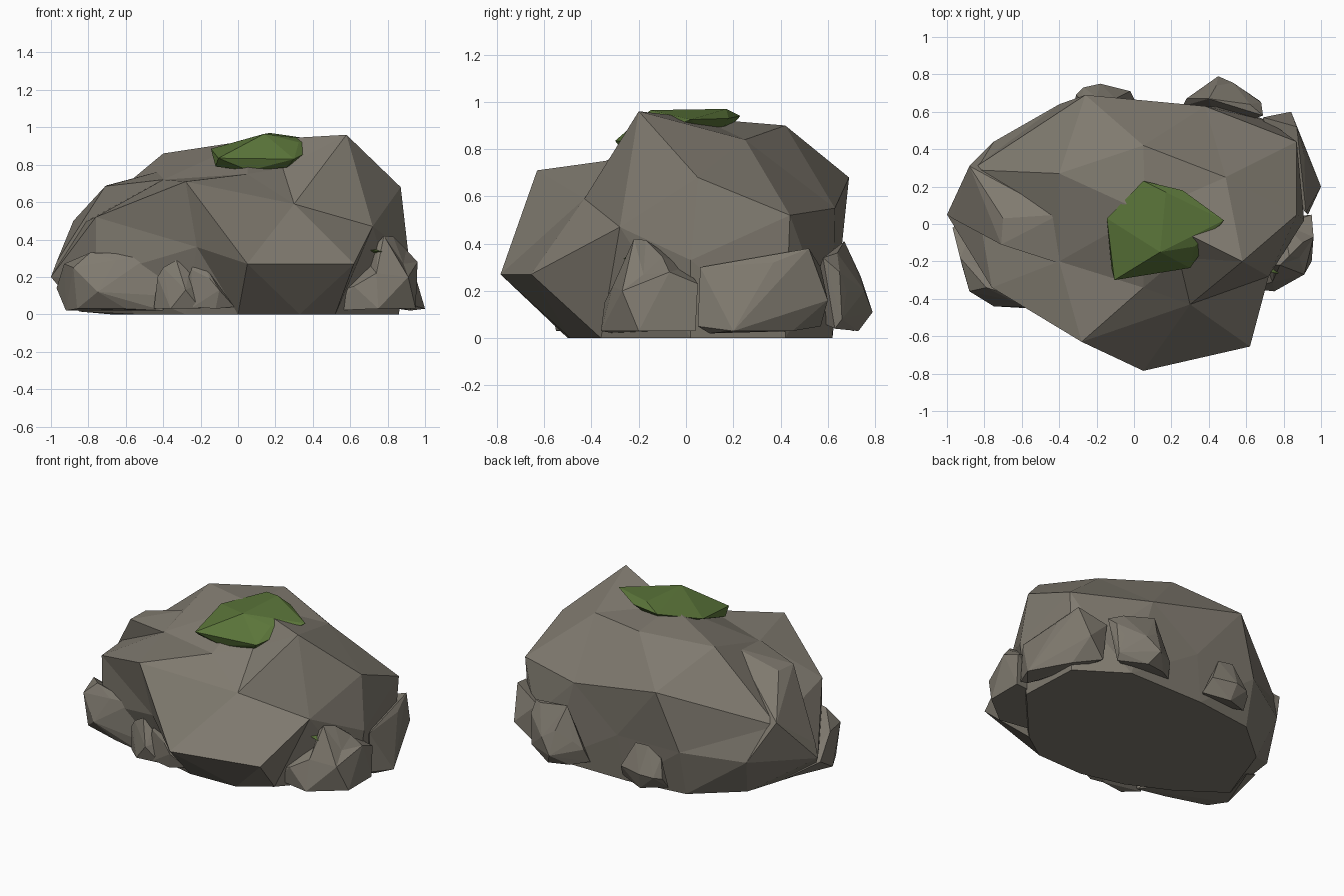
import bpy, bmesh
from mathutils import Vector


def material(name, color):
    m = bpy.data.materials.new(name)
    m.diffuse_color = (*color, 1)
    return m


STONE = material("warm grey stone", (0.215, 0.195, 0.16))
MOSS = material("moss green", (0.105, 0.18, 0.042))


def rock(name, points, mat=STONE, center=None):
    """Faceted stone: hull of the points, or a star-shaped skin around center."""
    pts = [Vector(p) for p in points]
    bm = bmesh.new()
    tag = bm.verts.layers.int.new("source")
    for i, p in enumerate(pts):
        v = bm.verts.new((p - Vector(center)).normalized() if center else p)
        v[tag] = i
    bmesh.ops.convex_hull(bm, input=bm.verts[:])
    loose = [v for v in bm.verts if not v.link_faces]
    bmesh.ops.delete(bm, geom=loose, context='VERTS')
    for v in bm.verts:
        v.co = pts[v[tag]]
    bmesh.ops.recalc_face_normals(bm, faces=bm.faces[:])
    me = bpy.data.meshes.new(name)
    bm.to_mesh(me)
    bm.free()
    me.materials.append(mat)
    ob = bpy.data.objects.new(name, me)
    bpy.context.collection.objects.link(ob)
    return ob


# Main boulder: flat base, undercut lower ring, shoulders, crown
base = [(-.55, -.3, 0), (-.28, -.43, 0), (.0, -.5, 0), (.33, -.49, 0), (.52, -.36, 0),
        (.86, .02, 0), (.84, .42, 0), (.54, .62, 0), (0, .62, 0), (-.4, .57, 0),
        (-.68, .33, 0), (-.85, -.12, .015)]
lower = [(.05, -.785, .27), (.62, -.655, .27), (-.22, -.58, .36), (-.76, -.33, .2),
         (-1, .05, .2), (-.75, .44, .25), (-.4, .64, .3), (.05, .65, .3),
         (.72, .55, .22), (.91, .02, .33)]
upper = [(-.28, -.63, .71), (-.76, -.34, .52), (.3, -.43, .59), (.72, -.28, .47),
         (.87, .05, .68), (.87, .44, .52), (.38, .63, .55), (-.26, .69, .68),
         (-.87, .29, .47)]
crown = [(.05, -.34, .75), (.58, -.2, .96), (.49, .25, .84), (.05, .42, .90),
         (-.4, .27, .86), (-.4, -.2, .72), (.06, .06, .93), (.24, -.18, .78)]
rock("main_boulder", base + lower + upper + crown, center=(0, 0, .36))

# Overlapping slab on the left shoulder
rock("left_ledge", [
    (-1, .05, .2), (-.97, .03, .28), (-.88, .31, .5), (-.7, .03, .69), (-.71, -.11, .685),
    (-.4, -.21, .72), (-.4, .05, .77), (-.75, .44, .25), (-.4, .2, .3), (-.55, .1, .3)])

# Small stones around the foot
rock("front_left_stone", [
    (-.92, -.22, .02), (-.97, -.02, .14), (-.93, -.18, .27), (-.88, -.36, .25),
    (-.79, -.34, .33), (-.65, -.41, .29), (-.75, -.44, .12), (-.46, -.44, .32),
    (-.38, -.44, .27), (-.86, -.34, .03), (-.6, -.42, .03), (-.4, -.46, .1),
    (-.4, -.45, .02), (-.5, -.2, .1), (-.8, .1, .03)])
rock("front_small_stone", [
    (-.45, -.47, .03), (-.43, -.5, .2), (-.4, -.51, .25), (-.33, -.52, .29),
    (-.26, -.51, .24), (-.2, -.5, .17), (-.28, -.57, .13), (-.36, -.55, .03),
    (-.2, -.53, .03), (-.2, -.4, .1)])
rock("front_small_chip", [
    (-.3, -.5, .1), (-.25, -.54, .24), (-.23, -.52, .28), (-.18, -.53, .27),
    (-.15, -.56, .19), (-.1, -.57, .13), (-.02, -.51, .04), (-.12, -.55, .03),
    (-.24, -.54, .04), (-.15, -.4, .1)])
rock("right_front_stone", [
    (.5, -.3, .02), (.75, -.36, .03), (.95, -.2, .03), (.95, .04, .03), (.7, .02, .03),
    (.53, -.3, .12), (.62, -.345, .15), (.74, -.31, .22), (.91, -.27, .2),
    (.95, .05, .23), (.96, -.07, .28), (.9, -.1, .345), (.885, -.18, .27),
    (.75, -.22, .385), (.78, -.22, .42), (.83, -.17, .415), (.8, .0, .3), (.7, -.2, .27)],
    center=(.78, -.15, .15))
rock("right_back_stone", [
    (.93, .05, .05), (1, .2, .03), (.96, .2, .16), (.92, .06, .3), (.91, .37, .32),
    (.87, .52, .38), (.84, .6, .16), (.86, .45, .03), (.92, .1, .02), (.7, .3, .1),
    (.69, .57, .3), (.72, .57, .05)])
rock("back_right_stone", [
    (.26, .63, .06), (.28, .67, .15), (.34, .7, .2), (.4, .67, .41), (.5, .66, .38),
    (.45, .79, .11), (.53, .755, .2), (.44, .74, .26), (.64, .68, .2), (.68, .65, .28),
    (.67, .66, .08), (.36, .7, .04), (.5, .73, .03), (.66, .63, .04), (.62, .64, .36),
    (.69, .58, .34), (.45, .5, .1)])
rock("back_left_stone", [
    (-.32, .64, .05), (-.31, .69, .12), (-.27, .73, .13), (-.18, .75, .14), (-.02, .71, .14),
    (.01, .65, .05), (-.2, .68, .31), (-.1, .67, .3), (-.28, .66, .24), (-.16, .71, .03),
    (-.15, .5, .1)])

# Moss cap on the crown, with a small tuft by the right stone
rock("moss_cap", [
    (-.145, .03, .885), (-.105, -.3, .835), (.3, -.235, .83), (.325, -.12, .92),
    (.05, .23, .94), (.17, .17, .97), (.26, .18, .93), (.48, .02, .925), (.14, -.15, .965),
    (-.12, -.24, .79), (.06, -.25, .768), (.26, -.2, .785), (.1, .12, .82)], MOSS)
rock("moss_tuft", [
    (.69, -.25, .345), (.77, -.265, .335), (.78, -.2, .345), (.71, -.18, .36),
    (.74, -.23, .325)], MOSS)
